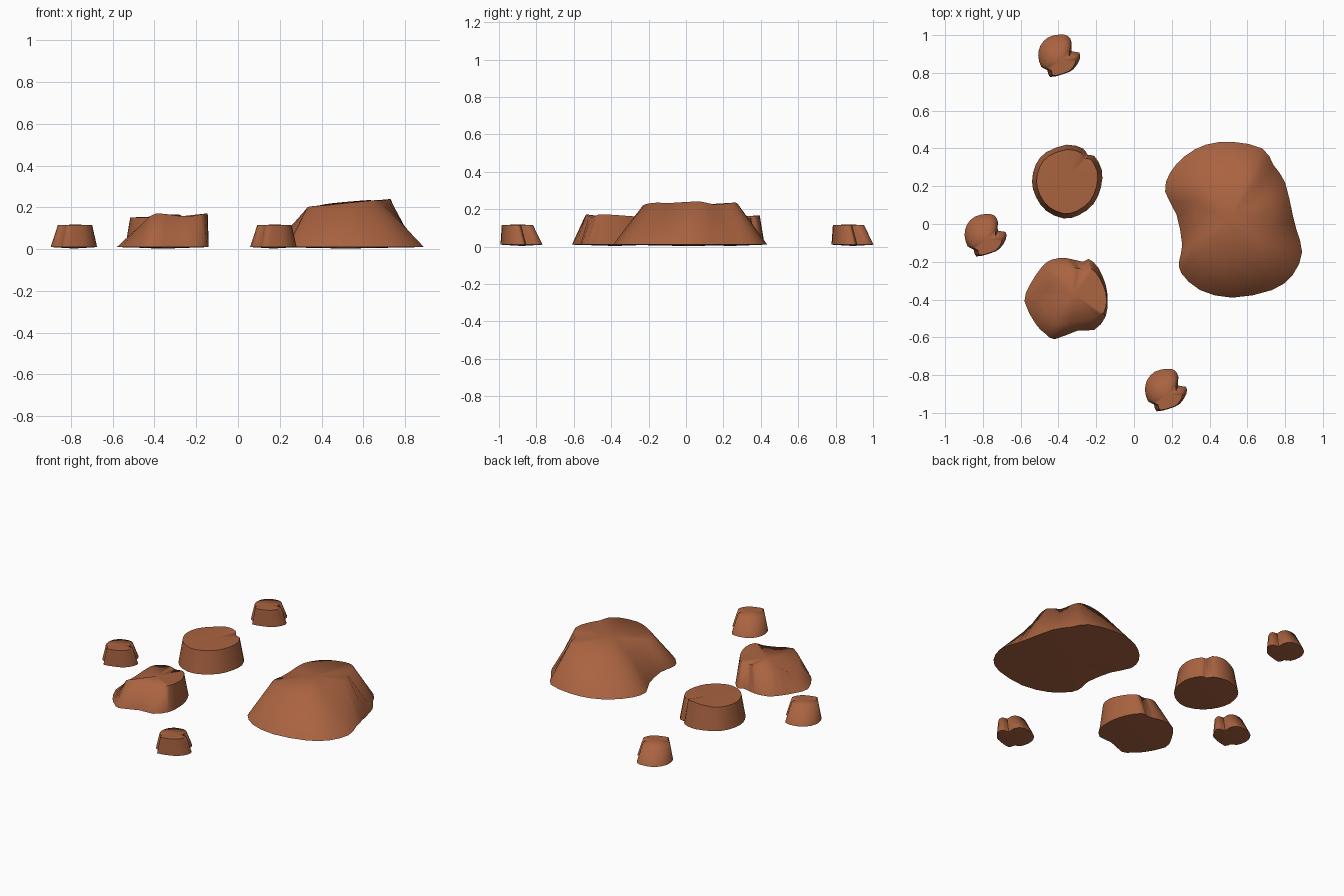
import bpy, bmesh, math

mat = bpy.data.materials.new("red_clay")
mat.diffuse_color = (0.40, 0.125, 0.052, 1)


def refine(rows):
    """Closed smooth resampling: keeps each row and adds a rounded midpoint."""
    n, out = len(rows), []
    for i in range(n):
        a, b, c, d = (rows[(i + k) % n] for k in (-1, 0, 1, 2))
        out.append(b)
        out.append(tuple((9 * (q + r) - p - s) / 16 for p, q, r, s in zip(a, b, c, d)))
    return out


def rock(name, rows, loc=(0, 0)):
    """rows: base x, base y, top x, top y, top z"""
    rows = refine(rows)
    n = len(rows)
    bm = bmesh.new()
    lo = [bm.verts.new((r[0] + loc[0], r[1] + loc[1], 0.01)) for r in rows]
    hi = [bm.verts.new((r[2] + loc[0], r[3] + loc[1], r[4])) for r in rows]
    mean = [sum(r[k] for r in rows) / n for k in range(5)]
    bot = bm.verts.new((mean[0] + loc[0], mean[1] + loc[1], 0.003))
    top = bm.verts.new((mean[2] + loc[0], mean[3] + loc[1], mean[4] + 0.003))
    for i in range(n):
        j = (i + 1) % n
        bm.faces.new((lo[i], lo[j], hi[j], hi[i]))
        bm.faces.new((hi[i], hi[j], top))
        bm.faces.new((lo[j], lo[i], bot))
    bmesh.ops.recalc_face_normals(bm, faces=bm.faces)
    me = bpy.data.meshes.new(name)
    bm.to_mesh(me)
    bm.free()
    me.materials.append(mat)
    ob = bpy.data.objects.new(name, me)
    bpy.context.collection.objects.link(ob)
    bpy.ops.object.select_all(action='DESELECT')
    ob.select_set(True)
    bpy.context.view_layer.objects.active = ob
    bpy.ops.object.shade_smooth_by_angle(angle=math.radians(75))


# large boulder
rock("large_rock", [
    (.165, .17, .32, .12, .185), (.19, .27, .34, .18, .20), (.27, .36, .39, .23, .21),
    (.38, .42, .45, .26, .22), (.52, .435, .56, .275, .23), (.68, .40, .63, .26, .235),
    (.74, .31, .66, .22, .23), (.80, .22, .68, .15, .225), (.84, .05, .73, .08, .24),
    (.86, -.03, .715, -.02, .237), (.89, -.15, .68, -.10, .232), (.84, -.27, .66, -.15, .235),
    (.73, -.35, .61, -.20, .23), (.52, -.39, .51, -.23, .22), (.35, -.35, .42, -.21, .21),
    (.25, -.26, .35, -.15, .205), (.24, -.19, .33, -.10, .20), (.255, -.11, .34, -.05, .20),
    (.225, .05, .33, .05, .19)])

# sloping medium rock
rock("sloped_rock", [
    (-.58, -.41, -.50, -.40, .085), (-.55, -.32, -.47, -.36, .11), (-.49, -.23, -.42, -.29, .155),
    (-.44, -.19, -.38, -.25, .16), (-.36, -.18, -.33, -.23, .16), (-.27, -.20, -.27, -.24, .155),
    (-.24, -.185, -.235, -.235, .157), (-.19, -.23, -.20, -.26, .16), (-.15, -.32, -.16, -.33, .165),
    (-.14, -.40, -.145, -.40, .17), (-.15, -.49, -.16, -.47, .17), (-.21, -.56, -.21, -.49, .16),
    (-.30, -.565, -.29, -.52, .16), (-.42, -.61, -.39, -.535, .172), (-.47, -.58, -.44, -.51, .14),
    (-.52, -.53, -.47, -.47, .11)])


def tapered(outline, s, dx, dy, z):
    return [(x, y, x * s + dx, y * s + dy, z) for x, y in outline]


# upright medium rock with a notch at the back
notched = [(-.185, 0), (-.165, .09), (-.11, .155), (0, .195), (.085, .175), (.11, .14),
           (.145, .135), (.185, .06), (.18, -.03), (.14, -.12), (.06, -.18), (-.02, -.195),
           (-.11, -.155), (-.165, -.08)]
rows = tapered(notched, .87, 0, 0, .152)
for i in (3, 4):
    rows[i] = rows[i][:4] + (.165,)
rock("upright_rock", rows, (-.355, .225))

# three small rocks sharing one bitten outline
small = [(-.112, 0), (-.10, .055), (-.06, .098), (0, .113), (.045, .106), (.065, .07), (.064, .025),
         (.105, .018), (.107, -.02), (.075, -.07), (.025, -.095), (-.05, -.112), (-.064, -.075),
         (-.096, -.058)]
for i, loc in enumerate([(-.395, .89), (-.785, -.06), (.17, -.88)]):
    rock("small_rock_%d" % (i + 1), tapered(small, .74, .005, -.022, .115), loc)
